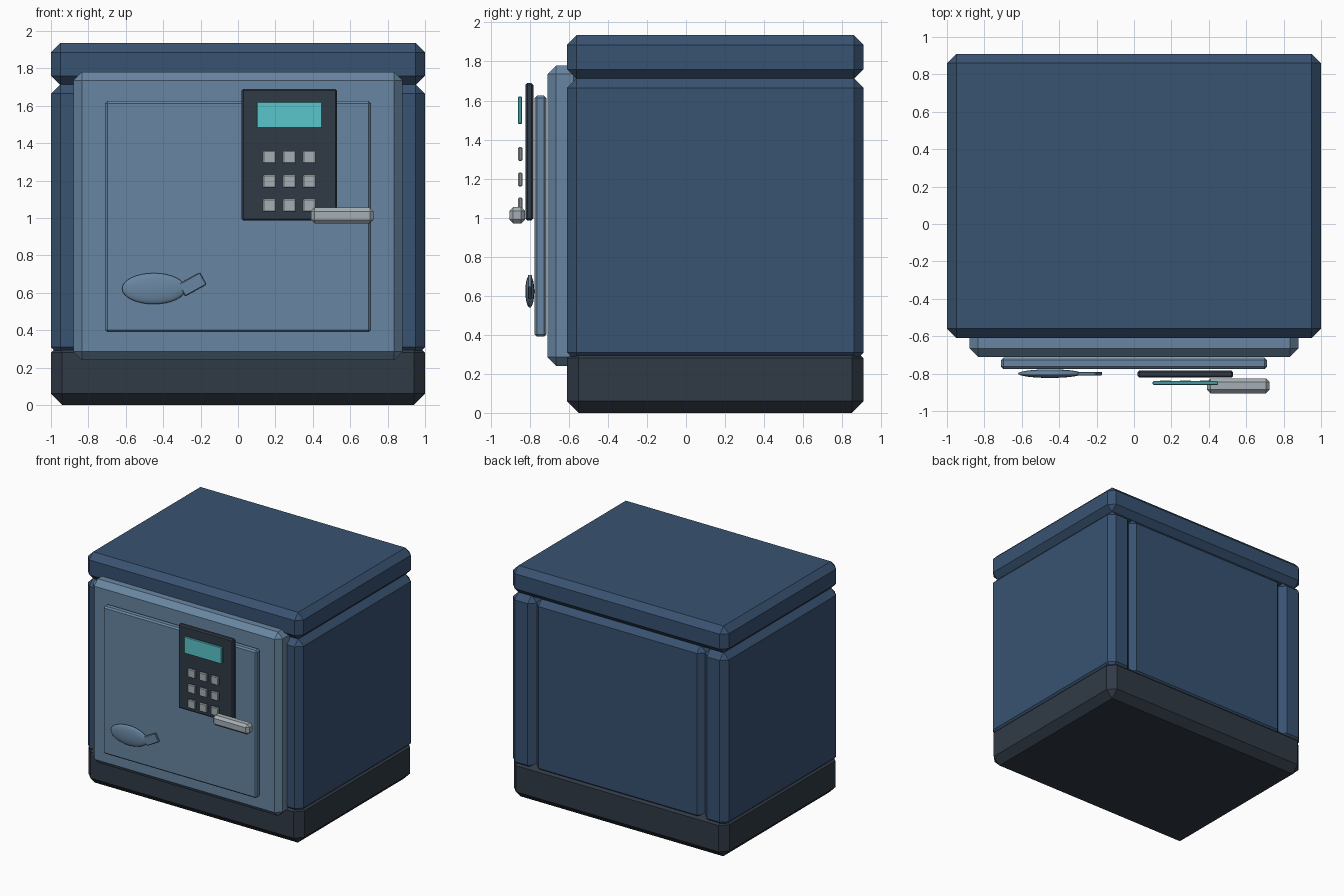
import bpy, bmesh
from math import radians
from mathutils import Matrix

if "Cube" in bpy.data.objects:
    bpy.data.objects.remove(bpy.data.objects["Cube"])


def material(name, rgb):
    m = bpy.data.materials.new(name)
    m.diffuse_color = (*rgb, 1)
    m.use_nodes = True
    m.node_tree.nodes["Principled BSDF"].inputs["Base Color"].default_value = m.diffuse_color
    return m


BODY = material("body_blue", (0.04, 0.085, 0.165))
STEEL = material("door_steel", (0.14, 0.24, 0.36))
DARK = material("dark_trim", (0.03, 0.042, 0.06))
GREY = material("light_grey", (0.38, 0.43, 0.46))
TEAL = material("display_teal", (0.10, 0.56, 0.60))


def box(name, x, y, z, bevel, mat):
    """Chamfered box from (min, max) ranges, with its origin at its centre."""
    size = [b - a for a, b in (x, y, z)]
    bm = bmesh.new()
    bmesh.ops.create_cube(bm, size=1, matrix=Matrix.Diagonal((*size, 1)))
    bmesh.ops.bevel(bm, geom=bm.edges[:], offset=bevel, segments=1,
                    profile=0.5, affect='EDGES')
    mesh = bpy.data.meshes.new(name)
    bm.to_mesh(mesh)
    bm.free()
    mesh.materials.append(mat)
    ob = bpy.data.objects.new(name, mesh)
    ob.location = [(a + b) / 2 for a, b in (x, y, z)]
    bpy.context.collection.objects.link(ob)
    return ob


# Cabinet: base, lid, side walls and back panel
DEPTH = (-0.61, 0.91)
WALL_Z = (0.26, 1.715)
box("base", (-1, 1), DEPTH, (0, 0.34), 0.06, DARK)
box("lid", (-1, 1), DEPTH, (1.71, 1.935), 0.05, BODY)
box("left_wall", (-1, -0.78), DEPTH, WALL_Z, 0.05, BODY)
box("right_wall", (0.78, 1), DEPTH, WALL_Z, 0.05, BODY)
box("back_panel", (-0.785, 0.785), (0.69, 0.905), WALL_Z, 0.05, BODY)

# Door with its raised inner plate
box("door", (-0.88, 0.88), (-0.71, -0.53), (0.24, 1.78), 0.045, STEEL)
box("door_plate", (-0.71, 0.71), (-0.775, -0.715), (0.39, 1.625), 0.012, STEEL)

# Keypad with display and button grid
box("keypad", (0.02, 0.53), (-0.822, -0.782), (0.985, 1.69), 0.01, DARK)
box("display", (0.10, 0.45), (-0.86, -0.84), (1.48, 1.62), 0.004, TEAL)
for row, z in enumerate((1.325, 1.195, 1.067)):
    for col, x in enumerate((0.168, 0.275, 0.382)):
        box(f"button_{row}_{col}", (x - 0.036, x + 0.036), (-0.86, -0.838),
            (z - 0.036, z + 0.036), 0.006, GREY)

# Latch bar
box("latch_bar", (0.39, 0.725), (-0.905, -0.825), (0.97, 1.055), 0.02, GREY)

# Oval knob with a small tilted tab
bpy.ops.mesh.primitive_uv_sphere_add(segments=32, ring_count=16,
                                     location=(-0.45, -0.80, 0.622))
knob = bpy.context.object
knob.name = "knob"
knob.scale = (0.17, 0.023, 0.083)
bpy.ops.object.transform_apply(location=False, rotation=False, scale=True)
bpy.ops.object.shade_smooth()
knob.data.materials.append(STEEL)
tab = box("knob_tab", (-0.308, -0.178), (-0.81, -0.79), (0.608, 0.682), 0.004, STEEL)
tab.rotation_euler.y = radians(-29)
